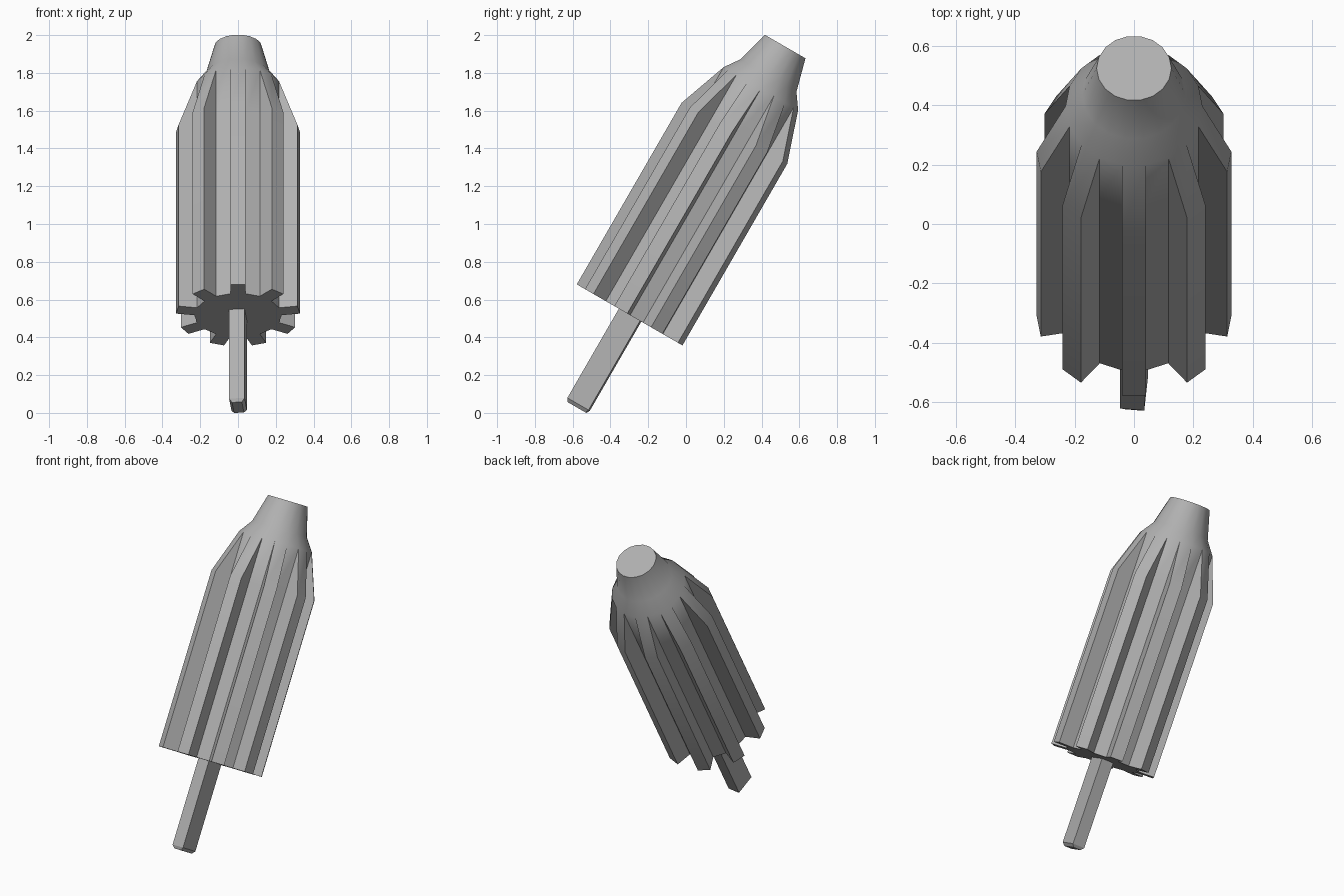
import bpy, bmesh
from math import radians, sin, cos
from mathutils import Matrix

if "Cube" in bpy.data.objects:
    bpy.data.objects.remove(bpy.data.objects["Cube"])

TEETH = 9
ROOT_R, TIP_A = 0.231, 0.326          # floor corner radius, tooth tip distance
HALF = ROOT_R * sin(radians(10))      # half width of a tooth
TILT = Matrix.Translation((0, -0.446, 0.2575)) @ Matrix.Rotation(radians(-30), 4, 'X')

grey = bpy.data.materials.new("dark_grey")
grey.diffuse_color = (0.435, 0.435, 0.435, 1)
grey.use_nodes = True
grey.node_tree.nodes["Principled BSDF"].inputs["Base Color"].default_value = grey.diffuse_color


def finish(bm, name, angle):
    bmesh.ops.recalc_face_normals(bm, faces=bm.faces)
    bm.transform(TILT)
    me = bpy.data.meshes.new(name)
    bm.to_mesh(me)
    bm.free()
    me.materials.append(grey)
    ob = bpy.data.objects.new(name, me)
    bpy.context.collection.objects.link(ob)
    bpy.ops.object.select_all(action='DESELECT')
    ob.select_set(True)
    bpy.context.view_layer.objects.active = ob
    if angle:
        bpy.ops.object.shade_smooth_by_angle(angle=radians(angle))
    return ob


def ring(bm, r, t):
    """18 points; each even/odd pair borders one tooth, the first one at -y."""
    pts = []
    for k in range(2 * TEETH):
        a = radians(-90 - 10 + 20 * k)
        pts.append(bm.verts.new((r * cos(a), r * sin(a), t)))
    return pts


def tips(bm, t):
    """Outer corners of the parallel-sided teeth."""
    pts = []
    for k in range(TEETH):
        a = radians(-90 + 40 * k)
        for s in (-HALF, HALF):
            pts.append(bm.verts.new((TIP_A * cos(a) - s * sin(a),
                                     TIP_A * sin(a) + s * cos(a), t)))
    return pts


# fluted body with tapered neck
bm = bmesh.new()
root0, root1 = ring(bm, ROOT_R, 0.30), ring(bm, ROOT_R, 1.41)
tip0, tip1 = tips(bm, 0.30), tips(bm, 1.41)
rings = [ring(bm, r, t) for r, t in ((ROOT_R, 1.685), (0.174, 1.765), (0.126, 1.942))]
n = 2 * TEETH
outline = []
for k in range(0, n, 2):
    a, b, c = k, k + 1, (k + 2) % n
    bm.faces.new((tip0[a], tip0[b], tip1[b], tip1[a]))              # tooth tip
    bm.faces.new((tip1[a], tip1[b], rings[0][b], rings[0][a]))      # tooth taper
    for i in (a, b):                                                # tooth walls
        bm.faces.new((root0[i], tip0[i], tip1[i], root1[i]))
        bm.faces.new((root1[i], tip1[i], rings[0][i]))
    bm.faces.new((root0[b], root0[c], root1[c], root1[b]))          # groove floor
    bm.faces.new((root1[b], root1[c], rings[0][c], rings[0][b]))
    outline += [root0[a], tip0[a], tip0[b], root0[b]]
for lo, hi in zip(rings, rings[1:]):
    for k in range(n):
        j = (k + 1) % n
        bm.faces.new((lo[k], lo[j], hi[j], hi[k]))
bm.faces.new(rings[-1])
bm.faces.new(outline)
finish(bm, "fluted_body", 40)

# rectangular shank with chamfered end
bm = bmesh.new()
levels = []
for w, h, t in ((0.041, 0.065, 0.31), (0.041, 0.065, -0.245), (0.026, 0.056, -0.264)):
    levels.append([bm.verts.new((x * w, y * h, t))
                   for x, y in ((-1, -1), (1, -1), (1, 1), (-1, 1))])
for lo, hi in zip(levels, levels[1:]):
    for k in range(4):
        j = (k + 1) % 4
        bm.faces.new((lo[k], lo[j], hi[j], hi[k]))
bm.faces.new(levels[0])
bm.faces.new(levels[-1])
bm.transform(Matrix.Rotation(radians(-5.5), 4, 'Z'))
finish(bm, "shank", 0)
